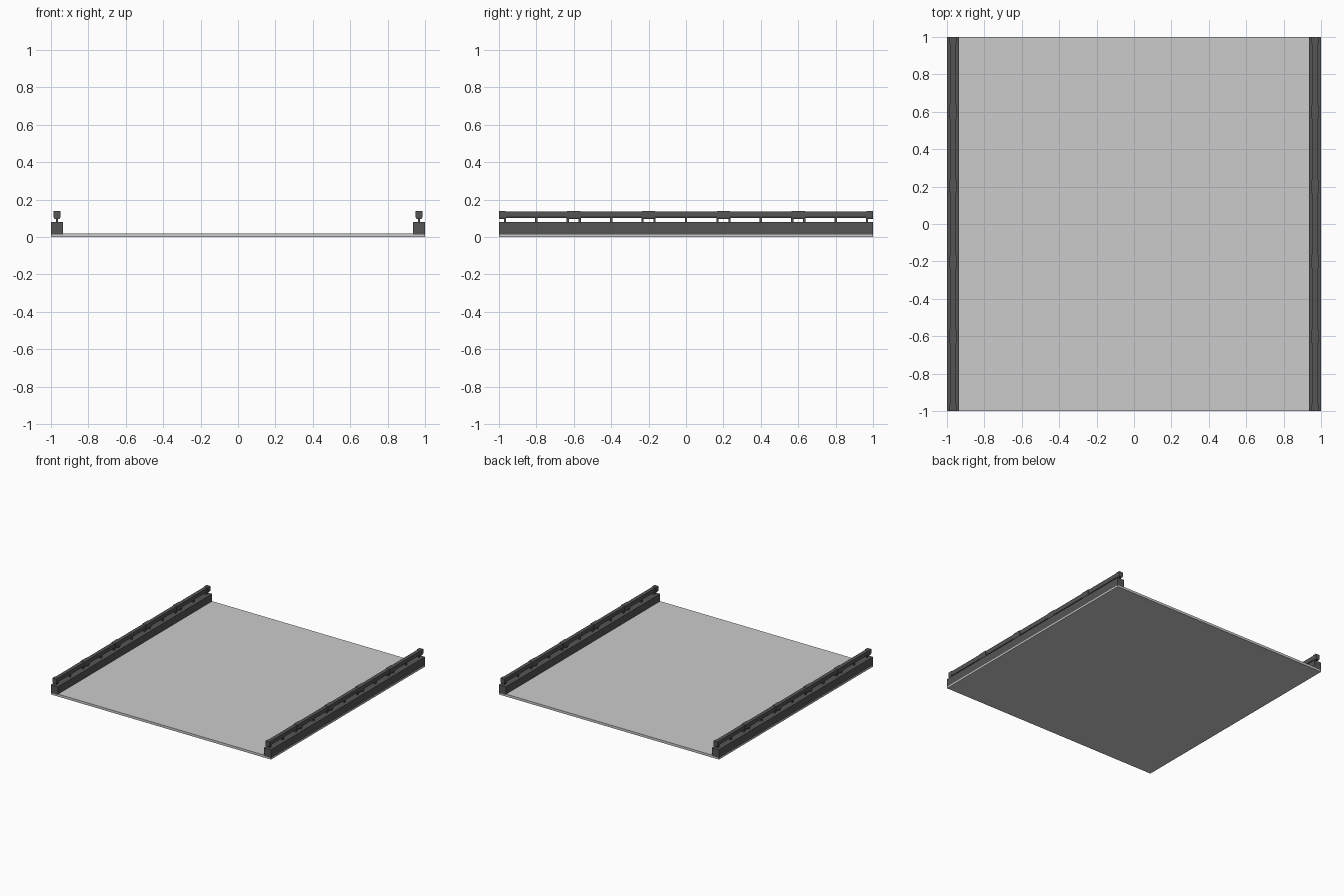
import bpy, bmesh

if "Cube" in bpy.data.objects:
    bpy.data.objects.remove(bpy.data.objects["Cube"])

dark = bpy.data.materials.new("dark_grey")
dark.diffuse_color = (0.09, 0.09, 0.09, 1)
dark.use_nodes = True
dark.node_tree.nodes["Principled BSDF"].inputs["Base Color"].default_value = dark.diffuse_color


def extrude_profile(bm, pts, y0, y1):
    # closed x-z profile swept along y
    a = [bm.verts.new((x, y0, z)) for x, z in pts]
    b = [bm.verts.new((x, y1, z)) for x, z in pts]
    n = len(pts)
    bm.faces.new(a)
    bm.faces.new(b[::-1])
    for i in range(n):
        bm.faces.new((a[i], b[i], b[(i + 1) % n], a[(i + 1) % n]))


def finish(bm, name, mat=None):
    bmesh.ops.recalc_face_normals(bm, faces=bm.faces)
    me = bpy.data.meshes.new(name)
    bm.to_mesh(me)
    bm.free()
    ob = bpy.data.objects.new(name, me)
    bpy.context.collection.objects.link(ob)
    if mat:
        me.materials.append(mat)
    return ob


def mirror_x(ob):
    m = ob.modifiers.new("mirror", 'MIRROR')
    m.use_axis[0] = True


# deck slab, stepped down under the kerbs
bm = bmesh.new()
extrude_profile(bm, [(-1, 0), (1, 0), (1, .013), (.935, .013), (.935, .02),
                     (-.935, .02), (-.935, .013), (-1, .013)], -1, 1)
finish(bm, "deck_slab")

# kerbs along both sides
bm = bmesh.new()
extrude_profile(bm, [(.935, .013), (1, .013), (1, .08), (.935, .08)], -1, 1)
mirror_x(finish(bm, "kerb", dark))

# railing: five bays of thin rail, heavy end blocks and small posts
rails, blocks, posts = bmesh.new(), bmesh.new(), bmesh.new()
XC = .9675
rail = [(XC - .011, .103), (XC + .011, .103), (XC + .015, .112),
        (XC + .015, .138), (XC - .015, .138), (XC - .015, .112)]
block = [(XC - .013, .096), (XC + .013, .096), (XC + .018, .106),
         (XC + .018, .14), (XC - .018, .14), (XC - .018, .106)]
for i in range(5):
    c = -.8 + .4 * i
    extrude_profile(rails, rail, c - .17, c + .17)
    for s in (-1, 1):
        extrude_profile(blocks, block, c + s * .165, c + s * .2)
    for d in (-.168, 0, .168):
        extrude_profile(posts, [(XC - .006, .08), (XC + .006, .08),
                                (XC + .006, .106), (XC - .006, .106)],
                        c + d - .006, c + d + .006)
for b, name in ((rails, "rail"), (blocks, "rail_end_block"), (posts, "rail_post")):
    mirror_x(finish(b, name, dark))
